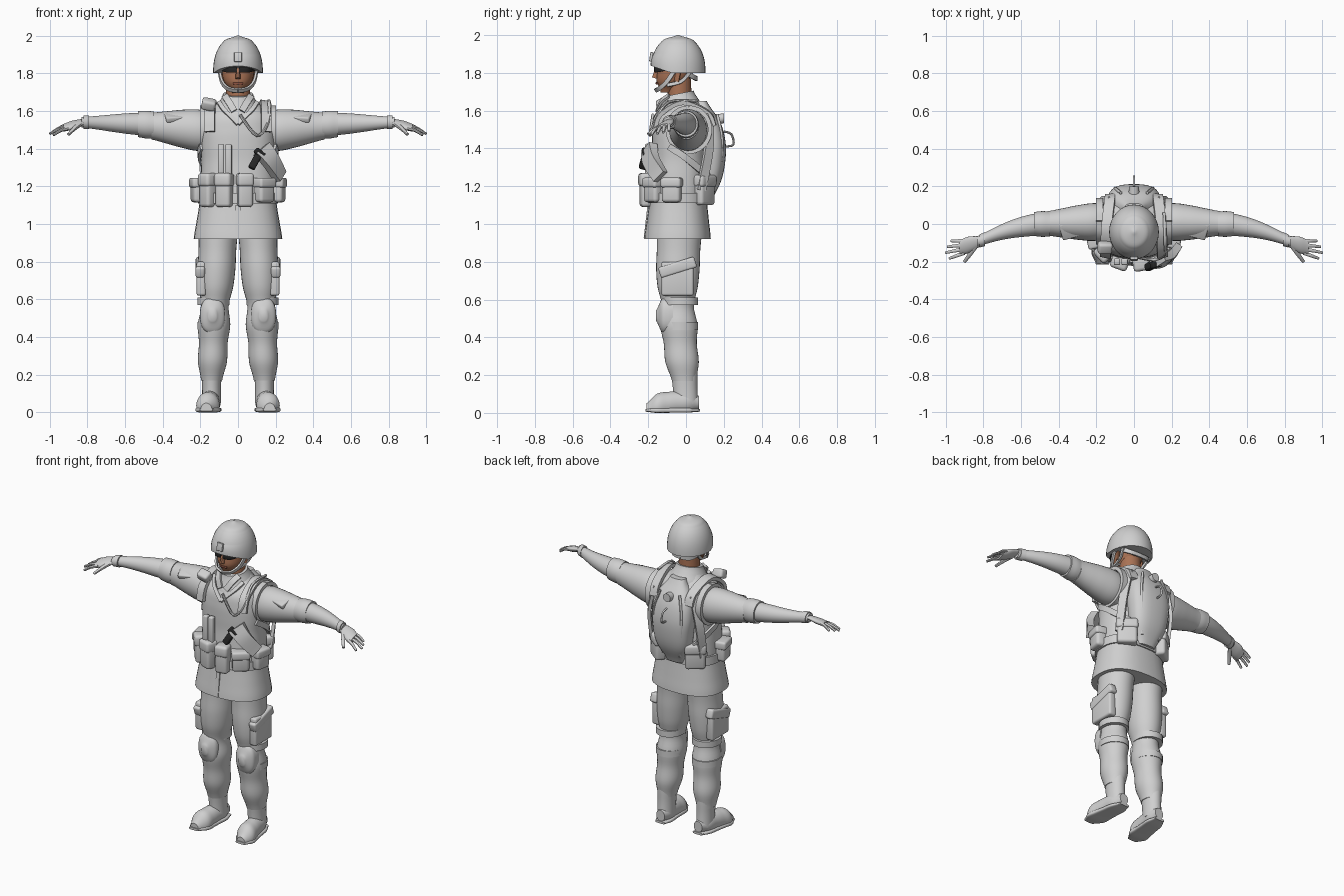
import bpy, bmesh
from math import sin, cos, pi, copysign, radians, sqrt
from mathutils import Vector, Euler

if "Cube" in bpy.data.objects:
    bpy.data.objects.remove(bpy.data.objects["Cube"])


def material(name, *rgb):
    mat = bpy.data.materials.new(name)
    mat.use_nodes = True
    mat.diffuse_color = (*rgb, 1)
    mat.node_tree.nodes["Principled BSDF"].inputs["Base Color"].default_value = (*rgb, 1)
    return mat


GREY = material("cloth_grey", .63, .63, .63)
SKIN = material("skin_brown", .4, .17, .09)
LIPS = material("lip_brown", .25, .08, .05)
BLACK = material("gun_and_lens_black", .02, .02, .02)


def finish(name, bm, mat, mirror):
    """Turn a bmesh into a smooth-shaded object, optionally mirrored over x."""
    bmesh.ops.recalc_face_normals(bm, faces=bm.faces)
    mesh = bpy.data.meshes.new(name)
    bm.to_mesh(mesh)
    bm.free()
    mesh.materials.append(mat)
    mesh.shade_smooth()
    mesh.set_sharp_from_angle(angle=radians(45))
    obj = bpy.data.objects.new(name, mesh)
    bpy.context.collection.objects.link(obj)
    if mirror:
        obj.modifiers.new("mirror", "MIRROR")
    return obj


def spline(points, steps=5):
    """Smooth interpolation through evenly timed points."""
    points = [Vector(p) for p in points]
    last, result = len(points) - 1, []
    for i in range(last):
        before, here = points[max(i - 1, 0)], points[i]
        after, beyond = points[i + 1], points[min(i + 2, last)]
        for k in range(steps):
            t = k / steps
            bend = before * 2 - here * 5 + after * 4 - beyond
            twist = here * 3 - before - after * 3 + beyond
            result.append(here + ((after - before) * t + bend * t ** 2 + twist * t ** 3) / 2)
    return result + [points[-1]]


def tube(name, rings, mat, mirror):
    """Join rings of points into a capped tube."""
    bm = bmesh.new()
    loops = [[bm.verts.new(point) for point in ring] for ring in rings]
    for low, high in zip(loops, loops[1:]):
        for j in range(len(low)):
            bm.faces.new((low[j - 1], low[j], high[j], high[j - 1]))
    bm.faces.new(loops[0])
    bm.faces.new(loops[-1])
    return finish(name, bm, mat, mirror)


def loft(name, axis, start, end, radii, squash=1, bow=(0, 0, 0), power=2, mat=GREY, mirror=False):
    """Rounded form from start to end; radii are evenly spaced, bow bends the middle."""
    start, end, bow = Vector(start), Vector(end), Vector(bow)
    across, upward = [k for k in range(3) if k != "xyz".index(axis)]
    sizes = spline([(radius, 0, 0) for radius in radii])
    rings, sides = [], 32
    for i, size in enumerate(sizes):
        t = i / (len(sizes) - 1)
        ring = []
        for j in range(sides):
            c, s = cos(2 * pi * j / sides), sin(2 * pi * j / sides)
            point = start.lerp(end, t) + bow * sin(pi * t)
            point[across] += size.x * copysign(abs(c) ** (2 / power), c)
            point[upward] += size.x * squash * copysign(abs(s) ** (2 / power), s)
            ring.append(point)
        rings.append(ring)
    return tube(name, rings, mat, mirror)


def sweep(name, points, width, thick, hub=(0, 0, None), mat=GREY, mirror=False, sides=4, taper=1):
    """Strap or cord along points; its flat side faces away from the hub."""
    path, rings = spline(points), []
    last = len(path) - 1
    for i, point in enumerate(path):
        along = (path[min(i + 1, last)] - path[max(i - 1, 0)]).normalized()
        out = point - Vector([p if h is None else h for p, h in zip(point, hub)])
        side = along.cross(out).normalized()
        out = side.cross(along)
        size = (1 + (taper - 1) * i / last) / (sqrt(2) if sides == 4 else 2)
        angles = [2 * pi * (j + .5) / sides for j in range(sides)]
        rings.append([point + (side * width * cos(a) + out * thick * sin(a)) * size for a in angles])
    return tube(name, rings, mat, mirror)


def box(name, loc, size, turn=(0, 0, 0), mat=GREY, mirror=False):
    """Box with rounded edges."""
    bm = bmesh.new()
    bmesh.ops.create_cube(bm, size=1)
    bmesh.ops.scale(bm, vec=size, verts=bm.verts)
    bmesh.ops.bevel(bm, geom=bm.edges[:], offset=min(size) / 4, segments=3, profile=.5,
                    affect="EDGES")
    bmesh.ops.rotate(bm, matrix=Euler(turn).to_matrix(), verts=bm.verts)
    bmesh.ops.translate(bm, vec=loc, verts=bm.verts)
    return finish(name, bm, mat, mirror)


def pouch(name, degrees, width, height, mirror=False):
    """Belt pouch with an overhanging flap, placed by its angle around the waist."""
    angle, depth = radians(degrees), .07
    place = Vector((.215 * sin(angle), -.04 - .17 * cos(angle), 1.18))
    box(name, place, (width, depth, height), (0, 0, angle), mirror=mirror)
    place.z += height * .3
    box(name + "_flap", place, (width * 1.1, depth * 1.2, height * .4), (0, 0, angle), mirror=mirror)


# Legs, cargo pockets and knee pads
loft("trousers", "z", (.14, -.01, .17), (.105, -.035, .96),
     (.056, .077, .076, .086, .073, .092, .1, .1, .104), 1.15, (0, -.02, 0), mirror=True)
box("cargo_pocket", (.195, -.045, .71), (.05, .17, .18), mirror=True)
box("cargo_flap", (.2, -.045, .77), (.05, .2, .06), (.3, 0, 0), mirror=True)
loft("knee_pad", "y", (.135, -.07, .515), (.135, -.158, .515), (.067, .067, .06, .02), 1.45,
     power=2.4, mirror=True)
for height in (.44, .57):
    loft("knee_strap", "z", (.13, -.03, height), (.13, -.03, height + .04), (.086, .086), 1.1,
         mirror=True)

# Boots, flattened underneath
loft("boot_shaft", "z", (.14, 0, .05), (.14, -.01, .22), (.05, .05, .054), 1.3, mirror=True)
foot_radii = (.03, .05, .053, .057, .06, .03)
foot = loft("boot_foot", "y", (.135, .07, .055), (.168, -.21, .015), foot_radii, 1.15,
            (0, 0, .015), mirror=True)
for vertex in foot.data.vertices:
    vertex.co.z = max(vertex.co.z, .01)
loft("boot_sole", "y", (.135, .075, .014), (.168, -.215, .014), [r + .004 for r in foot_radii], .22,
     power=4, mirror=True)

# Jacket, vest and belt
loft("jacket_skirt", "z", (0, -.045, .92), (0, -.04, 1.2), (.235, .22, .205, .195), .75, power=2.4)
sweep("jacket_placket", [(0, -.22, .925), (0, -.2, 1.1)], .025, .008)
loft("vest", "z", (0, -.045, 1.1), (0, -.02, 1.66), (.2, .2, .198, .195, .2, .2, .18, .09), .75,
     power=2.4)
loft("belt", "z", (0, -.042, 1.11), (0, -.042, 1.165), (.213, .213), .76, power=2.4)
sweep("vest_neckline", [(.1, -.09, 1.645), (.07, -.14, 1.6), (0, -.175, 1.53)], .022, .02,
      (0, 0, 1.4), mirror=True)
turns = [pi * k / 6 for k in range(13)]
sweep("armhole_trim", [(.183, .015 + .112 * sin(a), 1.5 + .118 * cos(a)) for a in turns],
      .035, .022, (None, .015, 1.5), mirror=True)

# Collar, sloping down towards the front
collar = loft("collar", "z", (0, -.035, 1.6), (0, -.04, 1.69), (.125, .1, .08))
for vertex in collar.data.vertices:
    vertex.co.z += (vertex.co.y + .04) / 5
sweep("lapel", [(.07, -.09, 1.68), (.05, -.13, 1.65), (.02, -.155, 1.6)], .035, .012,
      (0, 0, 1.55), mirror=True)

# Sleeves and forearms
loft("sleeve", "x", (.13, .013, 1.49), (.46, .003, 1.52), (.09, .1, .092, .078, .065), 1.1,
     mirror=True)
loft("sleeve_cuff", "x", (.445, 0, 1.525), (.53, 0, 1.53), (.066, .068, .064), 1.08, mirror=True)
box("sleeve_pocket", (.335, -.03, 1.57), (.11, .09, .03), (.4, .06, -.25), mirror=True)
loft("forearm", "x", (.5, 0, 1.53), (.83, -.093, 1.54), (.06, .055, .046, .036, .028),
     bow=(0, .015, 0), mirror=True)
loft("wristband", "x", (.79, -.08, 1.54), (.82, -.09, 1.54), (.037, .035), mirror=True)

# Hands: tilted palm, four fanned fingers and a thumb
palm = loft("palm", "x", (.81, -.09, 1.54), (.925, -.125, 1.515), (.026, .037, .044, .038), .45,
            mirror=True)
for vertex in palm.data.vertices:
    vertex.co.z += (vertex.co.y + .11) * .3
for i, (label, length) in enumerate(zip(("little", "ring", "middle", "index"), (.07, .09, .1, .08))):
    root = Vector((.9, -.09 - i * .021, 1.527 - i * .007))
    tip = root + Vector((length, -i * .01, -.035))
    knuckle = root.lerp(tip, .5) + Vector((0, 0, .008))
    sweep(label + "_finger", [root, knuckle, tip], .024, .022, (None, None, 1), mirror=True,
          sides=8, taper=.6)
sweep("thumb", [(.84, -.115, 1.53), (.87, -.16, 1.505), (.9, -.2, 1.475)], .032, .028,
      (None, None, 1), mirror=True, sides=8, taper=.55)

# Head and sunglasses
loft("neck", "z", (0, -.035, 1.6), (0, -.035, 1.77), (.065, .062), mat=SKIN)
loft("head", "z", (0, -.1, 1.695), (0, -.05, 1.93), (.03, .073, .086, .088, .065), 1.12,
     (0, .02, 0), mat=SKIN)
sweep("nose", [(0, -.15, 1.825), (0, -.165, 1.772)], .022, .026, (None, 0, None), SKIN, sides=8,
      taper=1.3)
sweep("ear", [(.088, -.04, 1.81), (.083, -.05, 1.755)], .03, .016, mat=SKIN, mirror=True, sides=8)
sweep("lips", [(-.025, -.15, 1.744), (0, -.157, 1.745), (.025, -.15, 1.744)], .012, .009,
      mat=LIPS, sides=8)
sweep("lens", [(.006, -.164, 1.824), (.05, -.155, 1.82), (.087, -.1, 1.828)], .042, .012,
      mat=BLACK, mirror=True, sides=8, taper=.75)
sweep("glasses_arm", [(.086, -.1, 1.83), (.092, -.05, 1.83)], .01, .008, mat=BLACK, mirror=True)

# Helmet with raised front brim, bracket and chin straps
dome = [.132 * sqrt(1 - (k / 10) ** 2.4) for k in range(10)] + [.005]
helmet = loft("helmet", "z", (0, -.042, 1.8), (0, -.042, 2), dome, 1.1)
for vertex in helmet.data.vertices:
    forward = min(1, max(0, -(vertex.co.y + .08) * 9))
    vertex.co.z += .4 * forward * max(0, 1.9 - vertex.co.z)
box("helmet_bracket", (0, -.184, 1.885), (.042, .016, .05), (-.15, 0, 0))
sweep("chin_strap", [(.1, -.06, 1.815), (.086, -.1, 1.755), (.052, -.14, 1.718), (0, -.16, 1.708)],
      .022, .012, (0, -.07, 1.77), mirror=True)
sweep("rear_chin_strap", [(.1, .02, 1.805), (.086, -.025, 1.755), (.075, -.1, 1.735)], .018, .01,
      mirror=True)
sweep("nape_strap", [(.095, .01, 1.795), (.06, .045, 1.775), (0, .055, 1.77)], .025, .01,
      mirror=True)

# Water pack on the back, with piping, cap, handle loop and hose
loft("water_pack", "z", (0, .1, 1.12), (0, .08, 1.65), (.06, .11, .13, .138, .12, .05), .6,
     (0, .04, 0), power=2.6)
sweep("pack_piping", [(.07, .165, 1.58), (.1, .19, 1.45), (.09, .18, 1.3), (.06, .145, 1.17)],
      .016, .016, mirror=True, sides=8)
loft("pack_cap", "y", (0, .15, 1.55), (0, .2, 1.56), (.03, .026))
sweep("pack_loop", [(0, .2, 1.49), (0, .24, 1.475), (0, .25, 1.42), (0, .2, 1.41)], .012, .012,
      (1, 0, None), sides=8)
sweep("drinking_hose", [(.16, .06, 1.65), (.165, -.09, 1.645), (.16, -.165, 1.54),
                        (.1, -.19, 1.47), (.01, -.175, 1.58)], .016, .016, (0, 0, 1.4), sides=8)

# Shoulder and side straps
sweep("shoulder_strap", [(.15, -.17, 1.49), (.15, -.14, 1.58), (.145, -.02, 1.645),
                         (.13, .115, 1.59), (.125, .15, 1.52)], .055, .022, (.11, 0, 1.45), mirror=True)
sweep("pack_side_strap", [(.14, .12, 1.58), (.18, .12, 1.4), (.18, .08, 1.18)], .05, .02, mirror=True)
sweep("cross_strap", [(.195, -.09, 1.41), (.205, 0, 1.35), (.14, .12, 1.25)], .035, .014, mirror=True)
box("shoulder_radio", (-.155, -.125, 1.635), (.075, .06, .055), (.5, .2, 0))

# Belt pouches and magazines
pouch("front_right_pouch", -48, .08, .18)
pouch("magazine_pouch", -20, .085, .18)
pouch("front_centre_pouch", 10, .08, .18)
pouch("front_left_pouch", 40, .1, .13)
pouch("side_pouch", 78, .1, .13, mirror=True)
pouch("hip_pouch", 142, .12, .16, mirror=True)
for x in (-.09, -.05):
    box("upper_magazine", (x, -.2, 1.34), (.034, .035, .17))

# Holster and sidearm
sweep("holster", [(.125, -.195, 1.4), (.175, -.185, 1.335), (.225, -.135, 1.25)], .1, .05, taper=.8)
box("sidearm_grip", (.092, -.22, 1.335), (.038, .04, .095), (-.25, .5, 0), BLACK)
box("sidearm_slide", (.115, -.215, 1.375), (.06, .035, .035), (0, .7, .2), BLACK)
